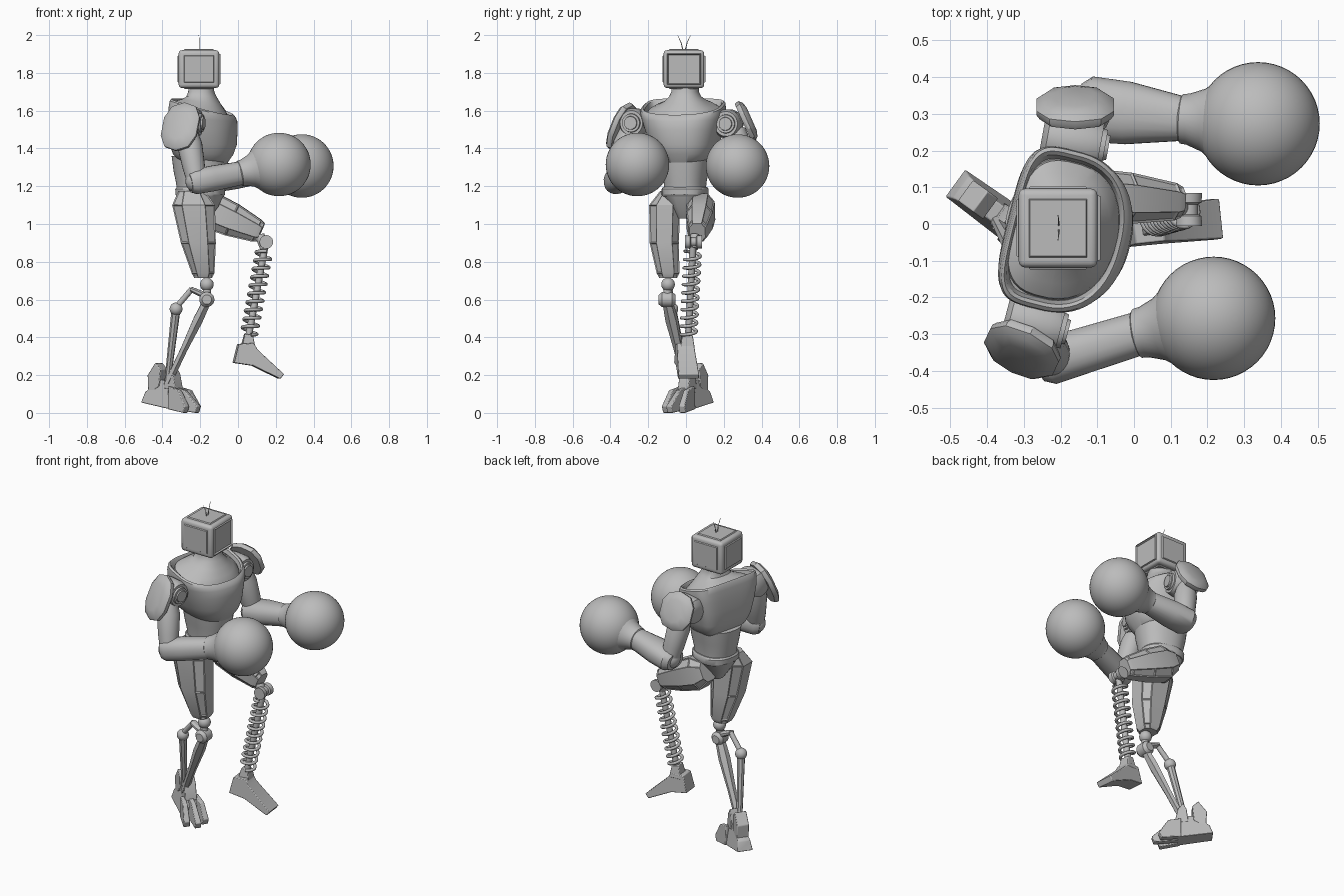
import bpy, bmesh, math
from mathutils import Matrix, Vector

cube = bpy.data.objects.get("Cube")
if cube:
    bpy.data.objects.remove(cube, do_unlink=True)

grey = bpy.data.materials.new("plain grey")
grey.use_nodes = True
grey.diffuse_color = (0.5, 0.5, 0.5, 1)
grey.node_tree.nodes["Principled BSDF"].inputs["Base Color"].default_value = (0.5, 0.5, 0.5, 1)


def finish(name, bm, matrix=Matrix(), bevel=0):
    """Turn a bmesh into a named grey object with sharp edges kept."""
    bmesh.ops.recalc_face_normals(bm, faces=bm.faces)
    mesh = bpy.data.meshes.new(name)
    bm.to_mesh(mesh)
    bm.free()
    mesh.materials.append(grey)
    mesh.shade_smooth()
    mesh.set_sharp_from_angle(angle=math.radians(32))
    obj = bpy.data.objects.new(name, mesh)
    obj.matrix_world = matrix
    bpy.context.collection.objects.link(obj)
    if bevel:
        mod = obj.modifiers.new("bevel", "BEVEL")
        mod.width = bevel
        mod.segments = 2


def loft(name, rings, matrix=Matrix(), sides=32, power=2, panels=False, back=1, back_power=2):
    """Skin rings of (z, rx, ry, centre x, centre y, tilt); back < 1 flattens the -x side."""
    bm = bmesh.new()
    loops = []
    for z, rx, ry, *rest in rings:
        cx, cy, tilt = (rest + [0, 0, 0])[:3]
        loop = []
        for i in range(sides):
            a = math.tau * (i + 0.5) / sides
            c, s = math.cos(a), math.sin(a)
            bend = back_power if back < 1 and c < 0 else power
            x = math.copysign(abs(c) ** (2 / bend), c) * (1 if c > 0 else back)
            y = math.copysign(abs(s) ** (2 / bend), s)
            loop.append(bm.verts.new((cx + rx * x, cy + ry * y, z - tilt * x)))
        loops.append(loop)
    walls = []
    for low, high in zip(loops, loops[1:]):
        for i in range(sides):
            j = (i + 1) % sides
            walls.append(bm.faces.new((low[i], low[j], high[j], high[i])))
    bm.faces.new(loops[0][::-1])
    bm.faces.new(loops[-1])
    if panels:
        bmesh.ops.recalc_face_normals(bm, faces=bm.faces)
        bmesh.ops.inset_individual(bm, faces=walls[::2], thickness=0.008, depth=-0.004)
    finish(name, bm, matrix)


def limb(name, start, end, profile, sides=24, power=2, panels=False):
    """Loft along a line; profile is (fraction, half width, half height)."""
    start, end = Vector(start), Vector(end)
    axis = end - start
    matrix = Matrix.Translation(start) @ axis.to_track_quat("Z", "Y").to_matrix().to_4x4()
    rings = [(t * axis.length, *size) for t, *size in profile]
    loft(name, rings, matrix, sides, power, panels)


def rod(name, start, end, r, r_end=None, sides=16):
    r_end = r_end or r
    limb(name, start, end, [(0, r, r), (1, r_end, r_end)], sides)


def ball(name, centre, r):
    bm = bmesh.new()
    bmesh.ops.create_uvsphere(bm, u_segments=48, v_segments=24, radius=r)
    finish(name, bm, Matrix.Translation(centre))


def slab(name, outline, origin, yaw, half, taper=1):
    """Extrude a side outline (forward, up) sideways; upper points narrow by taper."""
    bm = bmesh.new()
    top = max(z for _, z in outline)
    low = min(z for _, z in outline)
    sides = []
    for side in (-1, 1):
        sides.append([bm.verts.new((u, side * half * (1 + (taper - 1) * (z - low) / (top - low)), z))
                      for u, z in outline])
    for i in range(len(outline)):
        j = (i + 1) % len(outline)
        bm.faces.new((sides[0][i], sides[0][j], sides[1][j], sides[1][i]))
    for side in sides:
        bm.faces.new(side)
    matrix = Matrix.Translation(origin) @ Matrix.Rotation(math.radians(yaw), 4, "Z")
    finish(name, bm, matrix, 0.004)


# Head: boxy casing with a raised panel on each side, and a screen
bm = bmesh.new()
bmesh.ops.create_cube(bm, size=1, matrix=Matrix.Diagonal((0.215, 0.215, 0.2, 1)))
bmesh.ops.bevel(bm, geom=bm.edges[:], offset=0.018, segments=3, profile=0.5, affect="EDGES")
for face in [f for f in bm.faces if f.calc_area() > 0.015]:
    if face.normal.x > 0.9:
        bmesh.ops.inset_region(bm, faces=[face], thickness=0.004, depth=0.008)
        bmesh.ops.inset_region(bm, faces=[face], thickness=0.006, depth=-0.01)
    else:
        bmesh.ops.inset_region(bm, faces=[face], thickness=0.014, depth=0)
        bmesh.ops.inset_region(bm, faces=[face], thickness=0.005, depth=0.006)
finish("head", bm, Matrix.Translation((-0.207, -0.011, 1.82)))
for side in (-1, 1):
    rod("antenna", (-0.205, -0.01 + side * 0.006, 1.92), (-0.205, -0.01 + side * 0.016, 1.96), 0.003, 0.002, 6)
    rod("antenna_tip", (-0.205, -0.01 + side * 0.016, 1.96), (-0.207, -0.01 + side * 0.034, 2), 0.002, 0.001, 6)

# Torso, turned a little to its right, flat across the back
torso = Matrix.Translation((-0.2, -0.005, 0)) @ Matrix.Rotation(math.radians(-14), 4, "Z")
loft("neck", [(1.56, 0.165, 0.195, 0, -0.012, 0.05), (1.602, 0.158, 0.187, 0, -0.012, 0.05),
              (1.628, 0.135, 0.15, 0, -0.008, 0.035), (1.65, 0.108, 0.112, 0, 0, 0.015),
              (1.675, 0.085, 0.083), (1.7, 0.074, 0.072), (1.75, 0.07, 0.068)], torso, 40, 2.2,
     back=0.8, back_power=3)
loft("chest", [(1.315, 0.1, 0.08, 0, 0, 0.01), (1.335, 0.145, 0.125, 0, 0, 0.01), (1.37, 0.175, 0.155),
               (1.42, 0.193, 0.178, 0, -0.005), (1.5, 0.197, 0.2, 0, -0.01),
               (1.56, 0.194, 0.216, 0, -0.012, 0.015), (1.598, 0.186, 0.222, 0, -0.014, 0.038),
               (1.62, 0.178, 0.22, 0, -0.014, 0.05), (1.628, 0.17, 0.21, 0, -0.014, 0.05),
               (1.62, 0.164, 0.2, 0, -0.014, 0.05), (1.58, 0.155, 0.19, 0, -0.014, 0.05)],
     torso, 64, 2.3, back=0.73, back_power=4.5)
loft("abdomen", [(1.17, 0.12, 0.108), (1.22, 0.128, 0.11), (1.28, 0.14, 0.122),
                 (1.36, 0.15, 0.135)], torso, 40, 2.3)
loft("belt", [(1.145, 0.12, 0.115), (1.155, 0.128, 0.12), (1.185, 0.13, 0.12),
              (1.195, 0.122, 0.114)], torso, 40, 2.5)
loft("pelvis", [(1.03, 0.05, 0.04), (1.09, 0.095, 0.07), (1.15, 0.122, 0.115)], torso, 16, 2.4)


def arm(side, back, front, shoulder, elbow, wrist, glove, plate, normal, size, girth):
    """Shoulder drum, guard plate, two arm segments and a round glove."""
    limb(side + "_shoulder", back, front,
         [(0, 0.045, 0.045), (0.08, 0.068, 0.072), (0.3, 0.074, 0.078), (0.7, 0.074, 0.078),
          (0.88, 0.062, 0.066), (0.88, 0.05, 0.05), (0.95, 0.048, 0.048), (0.95, 0.036, 0.036),
          (1, 0.034, 0.034)])
    plate, normal = Vector(plate), Vector(normal).normalized()
    w, h = size
    limb(side + "_shoulder_guard", plate - normal * 0.02, plate + normal * 0.03,
         [(0, w * 0.92, h * 0.96), (0.25, w, h), (0.5, w, h), (0.8, w * 0.82, h * 0.87),
          (1, w * 0.5, h * 0.6)], 10, 2.4)
    limb(side + "_upper_arm", shoulder, elbow,
         [(0, 0.05, 0.05), (0.3, 0.066, 0.066), (0.7, 0.06, 0.06), (1, 0.05, 0.05)])
    ball(side + "_elbow", elbow, 0.058)
    limb(side + "_forearm", Vector(elbow) - (Vector(wrist) - Vector(elbow)) * 0.15, wrist,
         [(0, girth * 0.75, 0.052), (0.1, girth, 0.066), (0.45, girth * 0.96, 0.068),
          (1, 0.06, 0.062)], 20, 2.3)
    limb(side + "_glove_cuff", wrist, glove,
         [(-0.08, 0.06, 0.06), (-0.05, 0.068, 0.068), (0.04, 0.07, 0.07), (0.25, 0.086, 0.086),
          (0.42, 0.112, 0.112), (0.55, 0.132, 0.132)], 32)
    ball(side + "_glove", glove, 0.168)


arm("left", (-0.25, 0.24, 1.53), (-0.07, 0.207, 1.53), (-0.16, 0.265, 1.5), (-0.11, 0.312, 1.235),
    (0.14, 0.286, 1.28), (0.338, 0.273, 1.307), (-0.16, 0.32, 1.545), (0, 0.9, 0.4), (0.11, 0.113), 0.09)
arm("right", (-0.35, -0.25, 1.535), (-0.18, -0.295, 1.535), (-0.27, -0.3, 1.5), (-0.22, -0.37, 1.225),
    (0.02, -0.296, 1.27), (0.217, -0.257, 1.315), (-0.305, -0.345, 1.515), (-0.4, -0.82, 0.4), (0.108, 0.138), 0.066)

# Standing right leg: armoured thigh over a thin two-rod shin
loft("right_thigh", [(1.175, 0.075, 0.055, -0.245, -0.085), (1.1, 0.12, 0.087, -0.235, -0.113),
                     (0.9, 0.098, 0.082, -0.21, -0.115), (0.74, 0.064, 0.064, -0.185, -0.095),
                     (0.715, 0.05, 0.05, -0.185, -0.095)],
     sides=8, power=2.8, panels=True)
ball("right_knee", (-0.165, -0.095, 0.68), 0.036)
rod("right_knee_neck", (-0.165, -0.095, 0.68), (-0.165, -0.1, 0.6), 0.022)
limb("right_knee_hinge", (-0.165, -0.145, 0.6), (-0.165, -0.055, 0.6),
     [(0, 0.025, 0.025), (0.2, 0.04, 0.04), (0.8, 0.04, 0.04), (1, 0.025, 0.025)])
limb("right_knee_arm", (-0.16, -0.1, 0.615), (-0.25, -0.09, 0.655), [(0, 0.03, 0.02), (1, 0.024, 0.014)], 8)
rod("right_knee_link", (-0.245, -0.09, 0.655), (-0.33, -0.075, 0.555), 0.015)
ball("right_shin_joint", (-0.328, -0.075, 0.55), 0.034)
rod("right_rear_shin", (-0.328, -0.075, 0.55), (-0.375, 0.01, 0.15), 0.024, 0.016, 8)
limb("right_front_shin", (-0.16, -0.1, 0.6), (-0.37, 0, 0.16),
     [(0, 0.028, 0.024), (0.25, 0.036, 0.028), (0.6, 0.026, 0.02), (1, 0.022, 0.02)], 6)

# Right foot: sole, claws, ankle guard and heel spur
foot, turn = (-0.35, 0.012, 0), -36
slab("right_sole", [(-0.17, 0.055), (0.03, 0.018), (0.06, 0.09), (0, 0.17), (-0.07, 0.175), (-0.15, 0.11)],
     foot, turn, 0.052, taper=0.5)
for shift in (-1, 0, 1):
    offset = Matrix.Rotation(math.radians(turn), 3, "Z") @ Vector((0.005, shift * 0.038, 0))
    reach = 0.16 - abs(shift) * 0.035
    slab("right_toe", [(0.01, 0.02), (reach, 0), (reach + 0.012, 0.035), (0.085, 0.12), (0.01, 0.14)],
         Vector(foot) + offset, turn + shift * 8, 0.019, taper=0.7)
slab("right_ankle_guard", [(-0.03, 0.13), (0.05, 0.12), (0.03, 0.21), (0, 0.25), (-0.02, 0.21)],
     foot, turn, 0.035)
slab("right_heel_spur", [(-0.13, 0.1), (-0.06, 0.14), (-0.05, 0.23), (-0.085, 0.265), (-0.135, 0.2)],
     foot, turn, 0.035)

# Raised left leg: armoured thigh over a sprung shin
limb("left_thigh", (-0.21, 0.085, 1.1), (0.12, 0.06, 0.955),
     [(0, 0.06, 0.065), (0.2, 0.078, 0.104), (0.55, 0.074, 0.094), (0.94, 0.054, 0.066), (1, 0.044, 0.055)],
     8, 2.8, True)
limb("left_knee_hinge", (0.15, -0.005, 0.905), (0.15, 0.085, 0.905),
     [(0, 0.036, 0.036), (0.3, 0.034, 0.034), (0.35, 0.024, 0.024), (0.65, 0.024, 0.024),
      (0.7, 0.034, 0.034), (1, 0.036, 0.036)])
rod("left_knee_pin", (0.115, 0.05, 0.94), (0.143, 0.037, 0.87), 0.026)
top, bottom = Vector((0.143, 0.037, 0.88)), Vector((0.055, 0.012, 0.4))
rod("left_shin_rod", top, bottom, 0.018)

# Coil spring round the shin rod
turns, steps = 10, 20
basis = (bottom - top).to_track_quat("Z", "Y")
curve = bpy.data.curves.new("left_shin_spring", "CURVE")
curve.dimensions = "3D"
curve.bevel_depth = 0.009
curve.bevel_resolution = 2
curve.materials.append(grey)
line = curve.splines.new("POLY")
line.points.add(turns * steps)
for i, point in enumerate(line.points):
    a = math.tau * i / steps
    spot = top.lerp(bottom, 0.05 + 0.92 * i / (turns * steps))
    spot = spot + basis @ Vector((math.cos(a), math.sin(a), 0)) * 0.041
    point.co = (*spot, 1)
bpy.context.collection.objects.link(bpy.data.objects.new("left_shin_spring", curve))

# Left foot: ankle block and sloping toe
slab("left_ankle", [(0.015, 0.34), (0.09, 0.34), (0.078, 0.41), (0.035, 0.42)], (0, 0, 0), 6, 0.038, taper=0.7)
slab("left_foot", [(-0.025, 0.265), (0.075, 0.25), (0.22, 0.18), (0.24, 0.205), (0.1, 0.335), (0.08, 0.37), (0, 0.365)],
     (0, -0.01, 0), 6, 0.056, taper=0.8)
